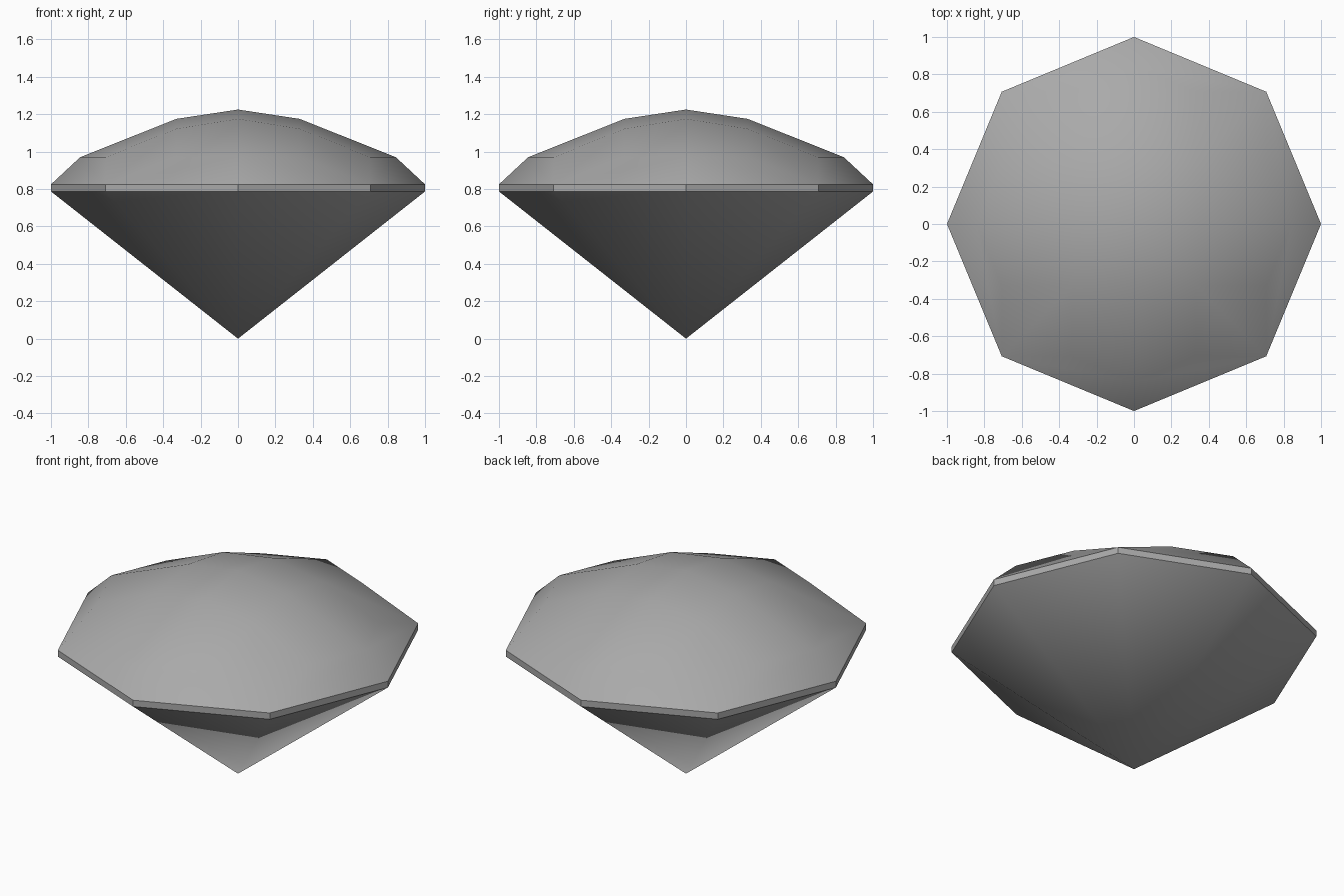
import bpy, bmesh, math
from mathutils import Matrix

cube = bpy.data.objects.get("Cube")
if cube:
    bpy.data.objects.remove(cube, do_unlink=True)

GREY = (0.4, 0.4, 0.4, 1)
mat = bpy.data.materials.new("stone grey")
mat.use_nodes = True
mat.diffuse_color = GREY
mat.node_tree.nodes["Principled BSDF"].inputs["Base Color"].default_value = GREY


def make_part(name, quarter):
    """Spin a quarter's facets four times, weld the seams and shade."""
    bm = bmesh.new()
    for turn in range(4):
        spin = Matrix.Rotation(turn * math.pi / 2, 3, "Z")
        for facet in quarter:
            bm.faces.new([bm.verts.new(spin @ v) for v in facet])
    bmesh.ops.remove_doubles(bm, verts=bm.verts, dist=0.001)
    bmesh.ops.recalc_face_normals(bm, faces=bm.faces)
    mesh = bpy.data.meshes.new(name)
    bm.to_mesh(mesh)
    bm.free()
    obj = bpy.data.objects.new(name, mesh)
    bpy.context.collection.objects.link(obj)
    mesh.materials.append(mat)
    return obj


from mathutils import Vector

LOW, HIGH = 0.787, 0.825          # girdle band heights
D = math.sqrt(0.5)                # octagon corner
S = 0.33                          # half width of the table


def octagon(z):
    return [Vector(p) for p in ((1, 0, z), (D, D, z), (0, 1, z))]


low, high = octagon(LOW), octagon(HIGH)
tip = Vector((0, 0, 0))

# Crown: table, star and bevel facets of one quarter
apex = Vector((0, 0, 1.225))
table_x, table_y = Vector((S, 0, 1.175)), Vector((0, S, 1.175))
corner = Vector((S, S, 1.122))
ring_x, ring_y = Vector((0.844, 0, 0.97)), Vector((0, 0.844, 0.97))
side_x, side_y = Vector((D, S, 0.97)), Vector((S, D, 0.97))
crown_quarter = [
    (apex, table_x, corner, table_y),
    (table_x, ring_x, side_x, corner),
    (table_y, corner, side_y, ring_y),
    (corner, side_x, high[1], side_y),
    (ring_x, high[0], high[1], side_x),
    (ring_y, side_y, high[1], high[2]),
]
# Girdle: thin upright band
girdle_quarter = [(low[i], low[i + 1], high[i + 1], high[i]) for i in range(2)]
# Pavilion: facets down to the point
pavilion_quarter = [(tip, low[i + 1], low[i]) for i in range(2)]

parts = [make_part("crown", crown_quarter),
         make_part("girdle", girdle_quarter),
         make_part("pavilion", pavilion_quarter)]

# Open shells need outward facing normals
for obj in parts:
    mesh = obj.data
    if sum((p.center - Vector((0, 0, 0.75))).dot(p.normal) for p in mesh.polygons) < 0:
        mesh.flip_normals()

bpy.ops.object.select_all(action="DESELECT")
for obj in parts:
    obj.select_set(True)
bpy.context.view_layer.objects.active = parts[0]
bpy.ops.object.shade_smooth_by_angle(angle=math.radians(40))
